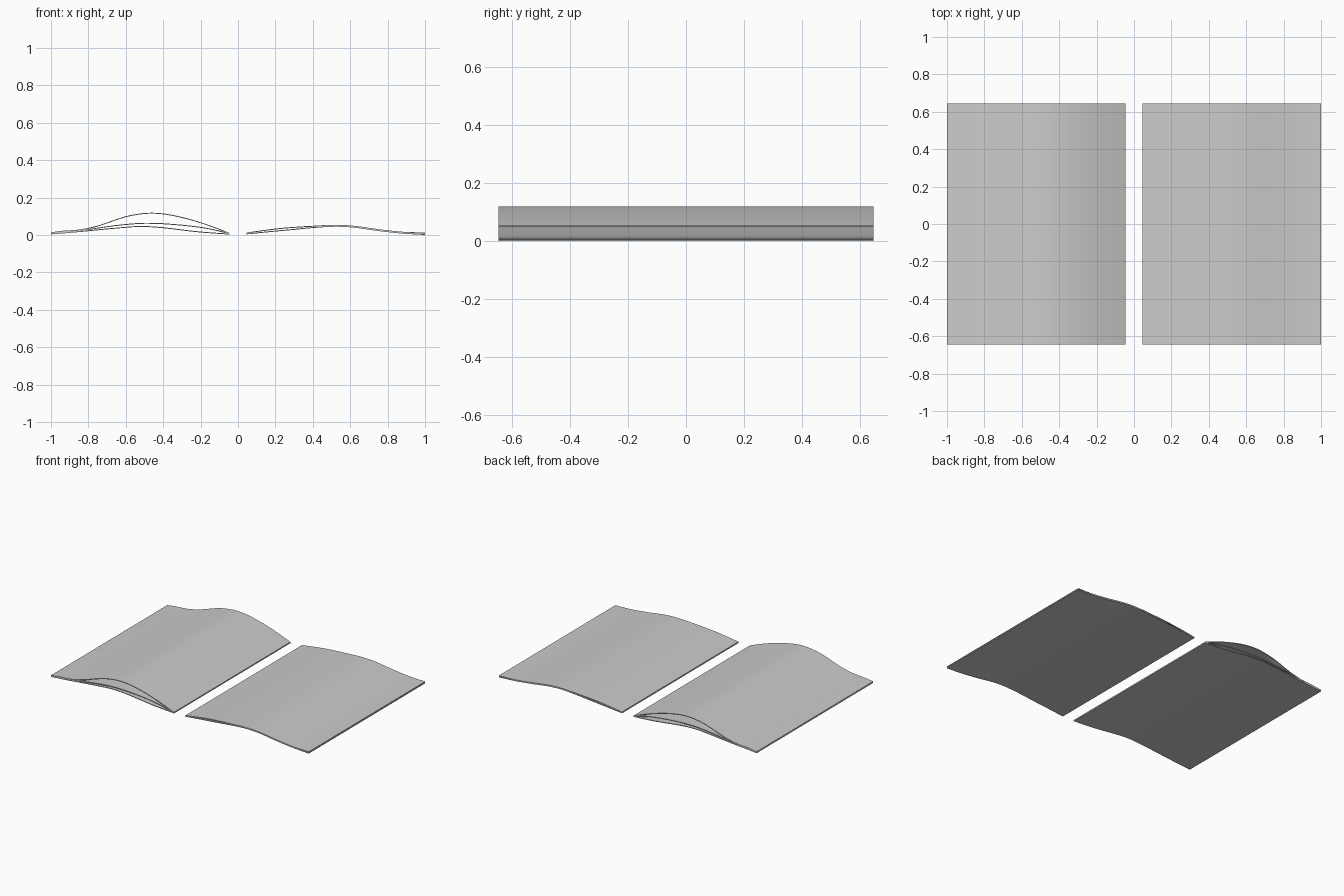
import bpy, bmesh

if "Cube" in bpy.data.objects:
    bpy.data.objects.remove(bpy.data.objects["Cube"])

HALF_DEPTH = 0.645
THICK = 0.005


def sheet(name, pts, steps=3):
    """Thin sheet: smooth curve through (x, z) points, extruded along y."""
    ext = [pts[0]] + pts + [pts[-1]]
    line = []
    for i in range(1, len(ext) - 2):
        p0, p1, p2, p3 = ext[i - 1:i + 3]
        for s in range(steps):
            t = s / steps
            x = p1[0] + (p2[0] - p1[0]) * t
            m1 = (p2[1] - p0[1]) / (p2[0] - p0[0]) * (p2[0] - p1[0])
            m2 = (p3[1] - p1[1]) / (p3[0] - p1[0]) * (p2[0] - p1[0])
            z = ((2*t**3 - 3*t**2 + 1) * p1[1] + (t**3 - 2*t**2 + t) * m1
                 + (-2*t**3 + 3*t**2) * p2[1] + (t**3 - t**2) * m2)
            line.append((x, max(z, 0)))
    line.append(pts[-1])

    bm = bmesh.new()
    rings = [[bm.verts.new((x, y, z + dz)) for y, dz in
              ((-HALF_DEPTH, 0), (HALF_DEPTH, 0), (HALF_DEPTH, THICK), (-HALF_DEPTH, THICK))]
             for x, z in line]
    for a, b in zip(rings, rings[1:]):
        for k in range(4):
            n = (k + 1) % 4
            bm.faces.new((a[k], a[n], b[n], b[k]))
    bm.faces.new(rings[0])
    bm.faces.new(rings[-1])
    bmesh.ops.recalc_face_normals(bm, faces=bm.faces)
    me = bpy.data.meshes.new(name)
    bm.to_mesh(me)
    bm.free()
    ob = bpy.data.objects.new(name, me)
    bpy.context.collection.objects.link(ob)
    bpy.ops.object.select_all(action='DESELECT')
    ob.select_set(True)
    bpy.context.view_layer.objects.active = ob
    bpy.ops.object.shade_smooth_by_angle()
    return ob


# Left stack of pages, bottom to top
sheet("left_lower_page", [(-1, 0.003), (-0.9, 0.011), (-0.8, 0.020), (-0.65, 0.034), (-0.52, 0.043),
                          (-0.4, 0.036), (-0.25, 0.018), (-0.15, 0.009), (-0.045, 0.002)])
sheet("left_middle_page", [(-1, 0.007), (-0.9, 0.016), (-0.8, 0.027), (-0.65, 0.048), (-0.5, 0.060),
                           (-0.35, 0.054), (-0.2, 0.038), (-0.12, 0.023), (-0.045, 0.004)])
sheet("left_raised_page", [(-1, 0.009), (-0.94, 0.017), (-0.85, 0.024), (-0.75, 0.045), (-0.6, 0.095),
                           (-0.49, 0.113), (-0.4, 0.110), (-0.3, 0.091), (-0.2, 0.063),
                           (-0.12, 0.035), (-0.045, 0.006)])

# Right stack of pages
sheet("right_lower_page", [(0.045, 0.003), (0.2, 0.018), (0.3, 0.027), (0.4, 0.037), (0.52, 0.044),
                           (0.62, 0.039), (0.75, 0.021), (0.88, 0.007), (1, 0.0)])
sheet("right_upper_page", [(0.045, 0.008), (0.2, 0.029), (0.3, 0.038), (0.4, 0.044), (0.52, 0.049),
                           (0.62, 0.044), (0.75, 0.026), (0.88, 0.012), (1, 0.008)])
